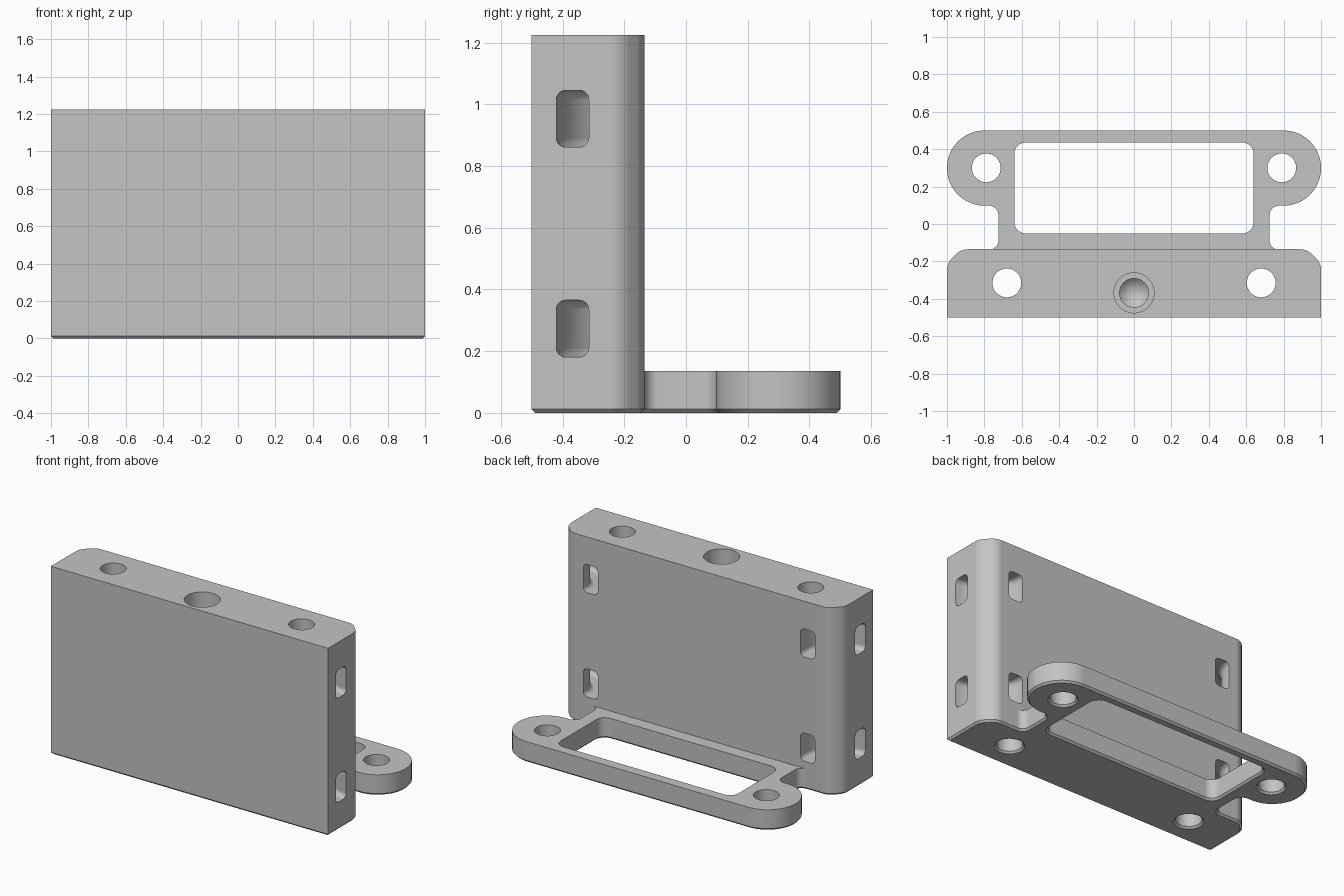
import bpy, bmesh, math
from mathutils import Vector

cube = bpy.data.objects.get("Cube")
if cube:
    bpy.data.objects.remove(cube)

grey = bpy.data.materials.new("plain grey")
grey.use_nodes = True
COLOUR = (0.55, 0.55, 0.55, 1)
grey.diffuse_color = COLOUR
grey.node_tree.nodes["Principled BSDF"].inputs["Base Color"].default_value = COLOUR


def rounded(corners, steps=12):
    """Polygon from (x, y, fillet radius) corners."""
    out = []
    for i, (x, y, r) in enumerate(corners):
        p = Vector((x, y, 0))
        if not r:
            out.append(p)
            continue
        a = (Vector((*corners[i - 1][:2], 0)) - p).normalized()
        b = (Vector((*corners[(i + 1) % len(corners)][:2], 0)) - p).normalized()
        half = a.angle(b) / 2
        centre = p + (a + b).normalized() * r / math.sin(half)
        start = p + a * r / math.tan(half) - centre
        end = p + b * r / math.tan(half) - centre
        out += [centre + start.normalized().slerp(end.normalized(), k / steps) * r
                for k in range(steps + 1)]
    return out


def mirrored(half):
    return half + [(-x, y, r) for x, y, r in reversed(half)]


def finish(bm, name):
    bmesh.ops.remove_doubles(bm, verts=bm.verts, dist=1e-5)
    bmesh.ops.recalc_face_normals(bm, faces=bm.faces)
    mesh = bpy.data.meshes.new(name)
    bm.to_mesh(mesh)
    bm.free()
    mesh.materials.append(grey)
    ob = bpy.data.objects.new(name, mesh)
    bpy.context.collection.objects.link(ob)
    return ob


def prism(name, corners, z0, z1):
    bm = bmesh.new()
    face = bm.faces.new([bm.verts.new((p.x, p.y, z0)) for p in rounded(corners)])
    new = bmesh.ops.extrude_face_region(bm, geom=[face])["geom"]
    bmesh.ops.translate(bm, vec=(0, 0, z1 - z0),
                        verts=[g for g in new if isinstance(g, bmesh.types.BMVert)])
    return finish(bm, name)


def lathe(name, profile, x, y, closed=False, steps=64):
    """Spin an (r, z) profile about the vertical line through x, y."""
    bm = bmesh.new()
    vs = [bm.verts.new((x + r, y, z)) for r, z in profile]
    ends = vs[1:] + vs[:1] if closed else vs[1:]
    for a, b in zip(vs, ends):
        bm.edges.new((a, b))
    bmesh.ops.spin(bm, geom=bm.verts[:] + bm.edges[:], cent=(x, y, 0), axis=(0, 0, 1),
                   angle=math.tau, steps=steps)
    return finish(bm, name)


HEIGHT, FLANGE, BACK = 1.225, 0.135, -0.135

# Upright block with softened rear corners
bracket = prism("bracket", mirrored([
    (1, -0.5, 0), (1, -0.21, 0.09), (0.925, BACK, 0.09)]), 0, HEIGHT)

# Flange with two rounded ears and a filleted neck
flange = prism("flange", mirrored([
    (0.84, -0.2, 0), (0.84, BACK, 0), (0.725, BACK, 0.045),
    (0.725, 0.098, 0.05), (1, 0.098, 0.2), (1, 0.5, 0.2)]), 0, FLANGE)

# Frame window
cutters = [prism("window_cutter", mirrored([(0.64, -0.05, 0.06), (0.64, 0.435, 0.06)]),
                 -0.1, 0.3)]

# Screw holes and curved tie channels on both sides
for side in (-1, 1):
    for x, y in ((0.68, -0.315), (0.79, 0.3)):
        cutters.append(lathe("screw_hole_cutter",
                             [(0, -0.1), (0.077, -0.1), (0.077, 1.3), (0, 1.3)], side * x, y))
    for z in (0.273, 0.953):
        section = rounded([(0.165, z - 0.092, 0.03), (0.27, z - 0.092, 0.03),
                           (0.27, z + 0.092, 0.03), (0.165, z + 0.092, 0.03)], 6)
        cutters.append(lathe("tie_channel_cutter", [(p.x, p.y) for p in section],
                             side, -0.15, True))

# Stepped blind hole with a conical floor
cutters.append(lathe("centre_hole_cutter", [
    (0, 1.3), (0.107, 1.3), (0.107, 0.8), (0.077, 0.8), (0.077, 0.6), (0, 0.52)], 0, -0.368))

for ob, operation in [(flange, "UNION")] + [(c, "DIFFERENCE") for c in cutters]:
    mod = bracket.modifiers.new(ob.name, "BOOLEAN")
    mod.object, mod.operation, mod.solver = ob, operation, "EXACT"

# Bake the cuts, then chamfer every bottom edge
deps = bpy.context.evaluated_depsgraph_get()
mesh = bpy.data.meshes.new_from_object(bracket.evaluated_get(deps))
bracket.modifiers.clear()
bracket.data = mesh
for ob in [flange] + cutters:
    bpy.data.objects.remove(ob)

bm = bmesh.new()
bm.from_mesh(mesh)
bmesh.ops.remove_doubles(bm, verts=bm.verts, dist=1e-4)
bmesh.ops.dissolve_limit(bm, angle_limit=0.01, verts=bm.verts, edges=bm.edges)
rim = [e for e in bm.edges if all(abs(v.co.z) < 1e-4 for v in e.verts)
       and e.calc_face_angle(0) > 1]
bmesh.ops.bevel(bm, geom=rim, offset=0.012, segments=1, affect="EDGES")
bm.to_mesh(mesh)
bm.free()
mesh.materials.clear()
mesh.materials.append(grey)

# Smooth fillets, crisp edges
bpy.ops.object.select_all(action="DESELECT")
bracket.select_set(True)
bpy.context.view_layer.objects.active = bracket
bpy.ops.object.shade_smooth_by_angle(angle=math.radians(30))
weighted = bracket.modifiers.new("weighted normals", "WEIGHTED_NORMAL")
weighted.keep_sharp = True
